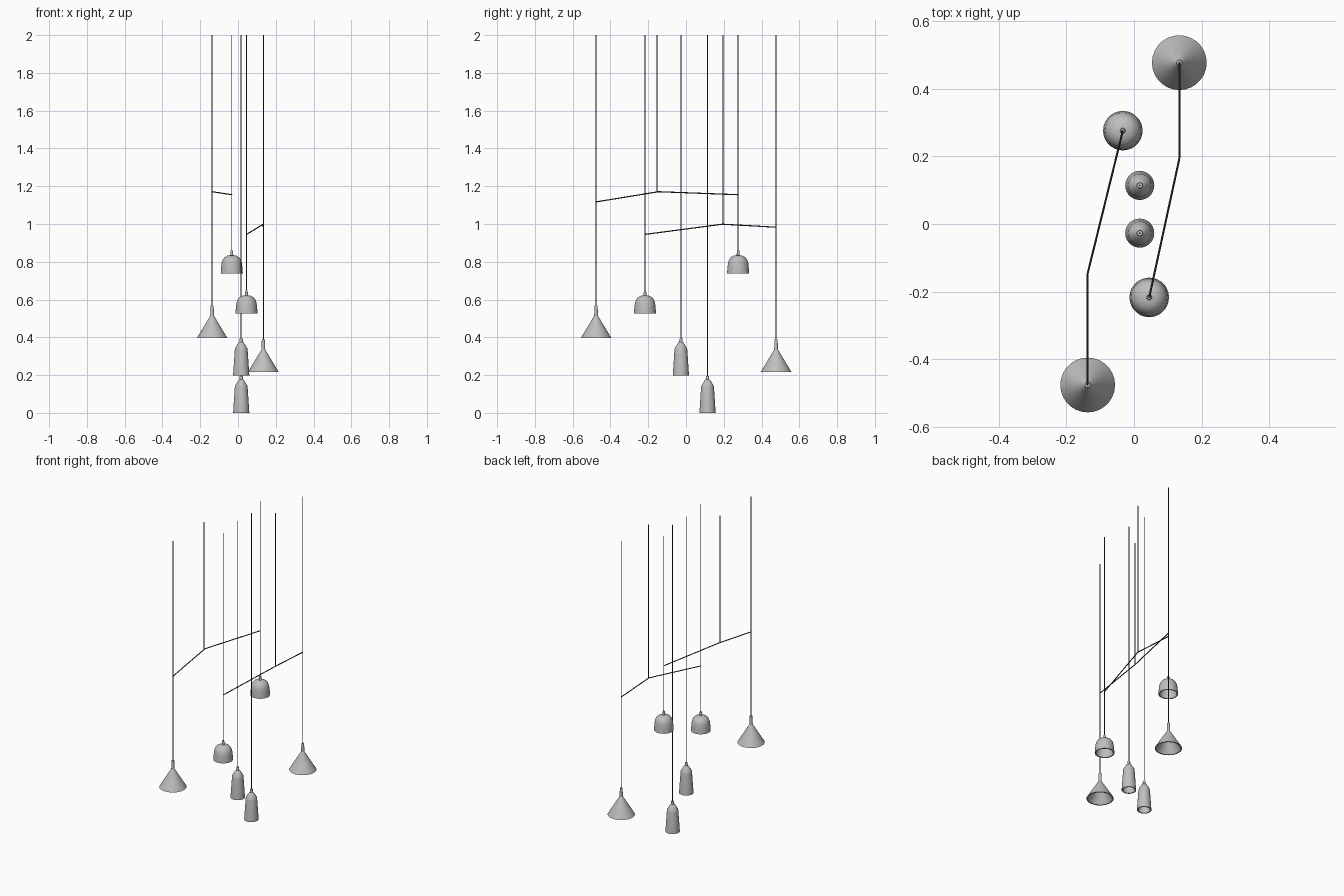
import bpy, bmesh, math
from mathutils import Vector

if "Cube" in bpy.data.objects:
    bpy.data.objects.remove(bpy.data.objects["Cube"])

def material(name, rgb):
    m = bpy.data.materials.new(name)
    m.diffuse_color = (*rgb, 1)
    m.use_nodes = True
    m.node_tree.nodes["Principled BSDF"].inputs["Base Color"].default_value = m.diffuse_color
    return m

GREY = material("shade grey", (0.52, 0.52, 0.52))
BLACK = material("cord charcoal", (0.05, 0.045, 0.04))

def finish(name, bm, mat):
    bmesh.ops.recalc_face_normals(bm, faces=bm.faces)
    me = bpy.data.meshes.new(name)
    bm.to_mesh(me)
    bm.free()
    me.materials.append(mat)
    ob = bpy.data.objects.new(name, me)
    bpy.context.collection.objects.link(ob)
    bpy.ops.object.select_all(action='DESELECT')
    ob.select_set(True)
    bpy.context.view_layer.objects.active = ob
    bpy.ops.object.shade_smooth_by_angle(angle=math.radians(25))
    return ob

def lathe(name, profile, loc, sides=28, wall=0.007):
    """Hollow shade: outer profile top to bottom, then back up inside."""
    inner = [(r - wall, z - 0.004) for r, z in profile[:-1] if r > 0.013]
    inner.append((profile[-1][0] - wall, profile[-1][1]))
    loop = [(0, profile[0][1])] + profile + inner[::-1] + [(0, inner[0][1])]
    bm = bmesh.new()
    vs = [bm.verts.new((loc[0] + r, loc[1], loc[2] + z)) for r, z in loop]
    es = [bm.edges.new(p) for p in zip(vs, vs[1:])]
    bmesh.ops.spin(bm, geom=vs + es, cent=(loc[0], loc[1], 0), axis=(0, 0, 1),
                   angle=math.tau, steps=sides, use_merge=True)
    bmesh.ops.remove_doubles(bm, verts=bm.verts, dist=1e-5)
    return finish(name, bm, GREY)

def rod(name, points, radius, sides=8):
    """Straight round segments through the given points."""
    bm = bmesh.new()
    for a, b in zip(points, points[1:]):
        a, b = Vector(a), Vector(b)
        d = b - a
        new = bmesh.ops.create_cone(bm, cap_ends=True, segments=sides, radius1=radius,
                                    radius2=radius, depth=d.length)["verts"]
        rot = d.to_track_quat('Z', 'Y')
        for v in new:
            v.co = rot @ v.co + (a + b) / 2
    return finish(name, bm, BLACK)

# Shade profiles (radius, height above the rim)
CONE = [(0.008, 0.172), (0.010, 0.118), (0.0135, 0.112), (0.081, 0.0)]
DOME = [(0.006, 0.122), (0.008, 0.097), (0.022, 0.095), (0.037, 0.087),
        (0.047, 0.075), (0.053, 0.059), (0.056, 0.035), (0.0585, 0.0)]
BOTTLE = [(0.008, 0.196), (0.009, 0.178), (0.014, 0.174), (0.032, 0.145),
          (0.034, 0.136), (0.043, 0.0)]

# Pendants: name, profile, x, y, rim height
PENDANTS = [
    ("cone_shade_front", CONE, -0.137, -0.476, 0.396),
    ("cone_shade_back", CONE, 0.134, 0.477, 0.217),
    ("dome_shade_back", DOME, -0.033, 0.276, 0.738),
    ("dome_shade_front", DOME, 0.045, -0.217, 0.525),
    ("bottle_shade_front", BOTTLE, 0.017, -0.027, 0.198),
    ("bottle_shade_back", BOTTLE, 0.017, 0.114, 0.0),
]
for name, prof, x, y, z in PENDANTS:
    lathe(name, prof, (x, y, z))
    rod(name.replace("shade", "cord"), [(x, y, z + prof[0][1] - 0.005), (x, y, 2)], 0.0025)

# Bent spreader bars, each hung from its own cord
rod("spreader_bar_front", [(-0.137, -0.476, 1.117), (-0.137, -0.146, 1.171),
                           (-0.033, 0.276, 1.155)], 0.003)
rod("spreader_bar_back", [(0.134, 0.477, 0.983), (0.134, 0.193, 0.999),
                          (0.045, -0.217, 0.945)], 0.003)
rod("bar_cord_front", [(-0.137, -0.154, 1.17), (-0.137, -0.154, 2)], 0.0025)
rod("bar_cord_back", [(0.134, 0.195, 0.998), (0.134, 0.195, 2)], 0.0025)
